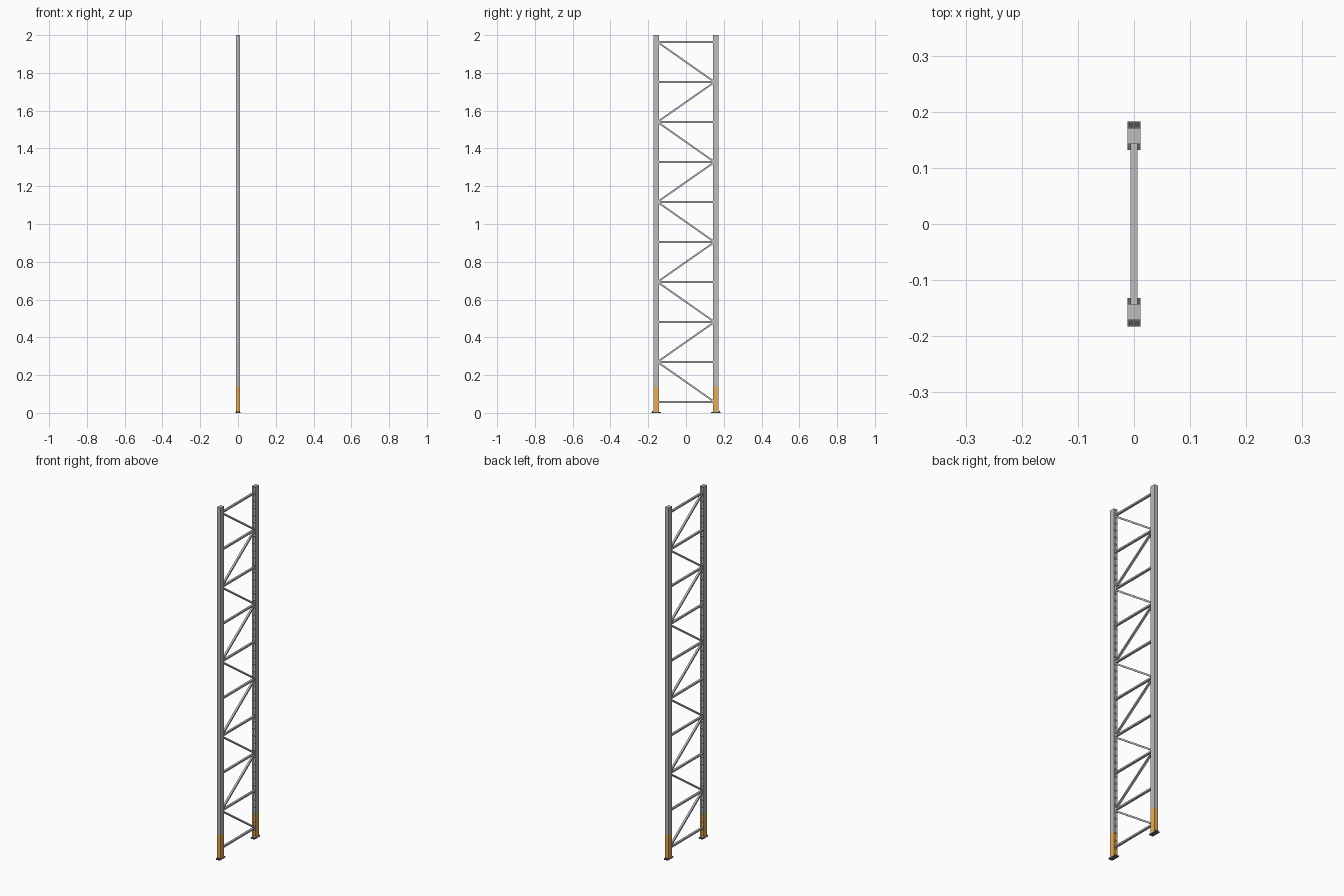
import bpy, bmesh, math
from mathutils import Vector, Matrix

if "Cube" in bpy.data.objects:
    bpy.data.objects.remove(bpy.data.objects["Cube"])


def material(name, rgb):
    m = bpy.data.materials.new(name)
    m.diffuse_color = (*rgb, 1)
    m.use_nodes = True
    m.node_tree.nodes["Principled BSDF"].inputs["Base Color"].default_value = m.diffuse_color
    return m


ORANGE = material("orange_paint", (0.80, 0.42, 0.10))
DARK = material("dark_steel", (0.12, 0.13, 0.14))
STEEL = material("grey_steel", (0.50, 0.51, 0.53))


def finish(bm, name, mat, mirror=False):
    me = bpy.data.meshes.new(name)
    bm.to_mesh(me)
    bm.free()
    me.materials.append(mat)
    ob = bpy.data.objects.new(name, me)
    bpy.context.collection.objects.link(ob)
    if mirror:
        mod = ob.modifiers.new("front_to_back", 'MIRROR')
        mod.use_axis = (False, True, False)
    return ob


def add_box(bm, x, y, z):
    size = Matrix.Diagonal((x[1] - x[0], y[1] - y[0], z[1] - z[0], 1))
    mid = Vector((sum(x) / 2, sum(y) / 2, sum(z) / 2))
    bmesh.ops.create_cube(bm, size=1, matrix=Matrix.Translation(mid) @ size)


W = 0.0112                 # half width of a post
OUT, INN = -0.1715, -0.1425  # outer and inner faces of the front post
PLATE = 0.006
GUARD = 0.14


def post(name, z0, z1, pitch, mat):
    # square post with a row of recessed slots on the inner face
    bm = bmesh.new()
    add_box(bm, (-W, W), (OUT, INN), (z0, z1))
    n = max(1, round((z1 - z0) / pitch))
    for i in range(1, n):
        bmesh.ops.bisect_plane(bm, geom=bm.verts[:] + bm.edges[:] + bm.faces[:],
                               plane_co=(0, 0, z0 + (z1 - z0) * i / n),
                               plane_no=(0, 0, 1))
    bm.normal_update()
    inner = [f for f in bm.faces if f.normal.y > 0.9]
    bmesh.ops.inset_individual(bm, faces=inner, thickness=0.0075)
    for f in inner:
        bmesh.ops.translate(bm, verts=f.verts[:], vec=(0, -0.004, 0))
    finish(bm, name, mat, mirror=True)


# posts and their painted feet
post("posts", GUARD, 2.0, 0.04, STEEL)
post("painted_post_feet", PLATE, GUARD, 0.04, ORANGE)

# foot plates
bm = bmesh.new()
add_box(bm, (-0.012, 0.012), (-0.1825, -0.1315), (0, PLATE))
finish(bm, "base_plates", DARK, mirror=True)

# anchor bolts on the outer edge of each plate
bm = bmesh.new()
for x in (-0.006, 0.006):
    bmesh.ops.create_cone(bm, cap_ends=True, segments=6, radius1=0.0035,
                          radius2=0.0035, depth=0.006,
                          matrix=Matrix.Translation((x, -0.177, PLATE + 0.002)))
finish(bm, "anchor_bolts", DARK, mirror=True)


def brace(name, a, b, width, thick):
    # straight bar between two (y, z) points
    a, b = Vector((0, *a)), Vector((0, *b))
    d = b - a
    bm = bmesh.new()
    rot = Matrix.Rotation(math.atan2(d.z, d.y), 4, 'X')
    bmesh.ops.create_cube(bm, size=1, matrix=Matrix.Translation((a + b) / 2) @ rot
                          @ Matrix.Diagonal((width, d.length, thick, 1)))
    finish(bm, name, STEEL)


# ten rungs with a zigzag of diagonals between them
LEVELS = [0.058 + 0.2117 * i for i in range(10)]
E = 0.144
for i, z in enumerate(LEVELS):
    brace(f"rung_{i + 1}", (-E, z), (E, z), 0.012, 0.009)
for i in range(9):
    s = 1 if i % 2 == 0 else -1
    brace(f"diagonal_{i + 1}", (s * E, LEVELS[i] + 0.005),
          (-s * E, LEVELS[i + 1] - 0.005), 0.011, 0.009)
